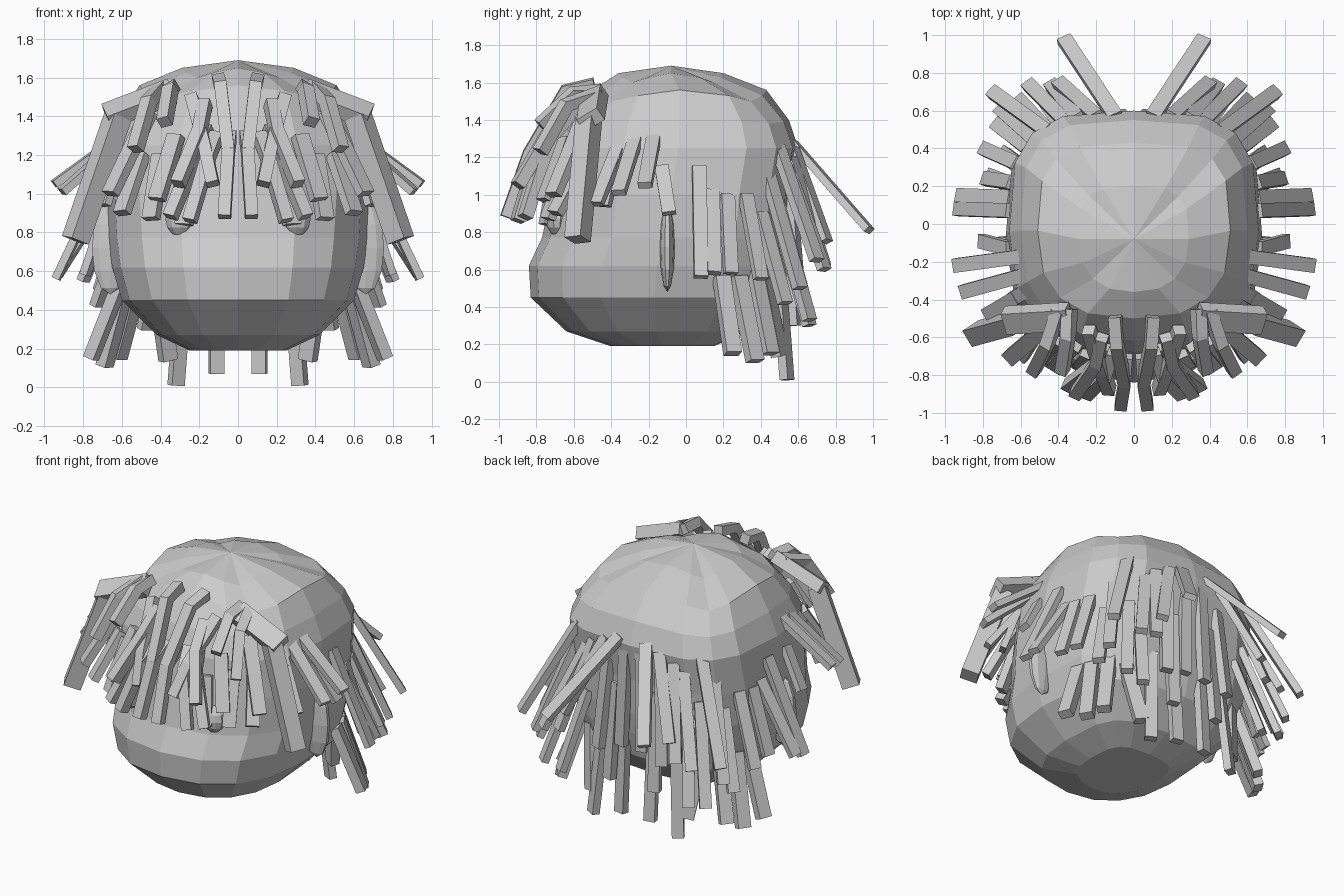
import bpy, bmesh, math
from mathutils import Vector


def finish(name, bm, mirrored=False):
    bmesh.ops.recalc_face_normals(bm, faces=bm.faces[:])
    me = bpy.data.meshes.new(name)
    bm.to_mesh(me)
    bm.free()
    ob = bpy.data.objects.new(name, me)
    bpy.context.collection.objects.link(ob)
    if mirrored:
        ob.modifiers.new("mirror", 'MIRROR')
    return ob


def spow(v, p):
    return math.copysign(abs(v) ** p, v)


# Head: stacked squarish rings (z, half width, front y, back y, front squareness, corner sag)
RINGS = [
    (0.19, 0.25, -0.40, 0.15, 2.2, 0), (0.27, 0.42, -0.64, 0.32, 2.3, 0),
    (0.45, 0.60, -0.83, 0.49, 2.3, 0), (0.62, 0.65, -0.84, 0.53, 2.3, 0),
    (0.77, 0.67, -0.77, 0.55, 2.3, 0), (1.00, 0.68, -0.72, 0.56, 2.4, 0),
    (1.25, 0.66, -0.68, 0.60, 2.5, 0), (1.40, 0.60, -0.62, 0.55, 2.5, 0.02),
    (1.56, 0.51, -0.50, 0.43, 2.6, 0.06), (1.65, 0.29, -0.36, 0.20, 2.4, 0.05)]
N = 16
bm = bmesh.new()
rows = []
for z, w, yf, yb, sq, sag in RINGS:
    cy = (yf + yb) / 2
    hy = (yb - yf) / 2
    row = []
    for i in range(N):
        a = 2 * math.pi * i / N
        p = 2 / sq if math.sin(a) < 0 else 2 / 3.4
        row.append(bm.verts.new((w * spow(math.cos(a), p), cy + hy * spow(math.sin(a), p),
                                 z - sag * math.sin(2 * a) ** 2)))
    rows.append(row)
for r0, r1 in zip(rows, rows[1:]):
    for i in range(N):
        j = (i + 1) % N
        bm.faces.new((r0[i], r0[j], r1[j], r1[i]))
bm.faces.new(rows[0])
crown = bm.verts.new((0, -0.08, 1.69))
for i in range(N):
    bm.faces.new((rows[-1][i], rows[-1][(i + 1) % N], crown))
finish("head", bm)


# Ears and eyes: low-poly flattened spheres
def blob(name, loc, scale):
    b = bmesh.new()
    bmesh.ops.create_uvsphere(b, u_segments=10, v_segments=6, radius=1)
    for v in b.verts:
        v.co = Vector(loc) + Vector(v.co[k] * scale[k] for k in range(3))
    finish(name, b, True)


blob("ears", (0.66, -0.10, 0.72), (0.10, 0.04, 0.24))
blob("eyes", (0.30, -0.69, 0.87), (0.08, 0.06, 0.09))


# Hair strand: rectangular bar swept along a few points
def strand(b, pts, w, t):
    pts = [Vector(p) for p in pts]
    mid = (pts[0] + pts[-1]) / 2
    out = Vector((mid.x, mid.y + 0.05, 0.5))
    prev = None
    for i, p in enumerate(pts):
        d = (pts[min(i + 1, len(pts) - 1)] - pts[max(i - 1, 0)]).normalized()
        s = d.cross(out).normalized()
        n = s.cross(d)
        q = [b.verts.new(p + s * w / 2 * u + n * t / 2 * v)
             for u, v in ((-1, -1), (1, -1), (1, 1), (-1, 1))]
        if prev:
            for k in range(4):
                m = (k + 1) % 4
                b.faces.new((prev[k], prev[m], q[m], q[k]))
        else:
            b.faces.new(q)
        prev = q
    b.faces.new(prev)


def hair(name, strands, w, t):
    b = bmesh.new()
    for s in strands:
        strand(b, s, w, t)
    finish(name, b, True)


# Fringe over the forehead
hair("fringe", [
    [(0.10, -0.49, 1.59), (0.09, -0.64, 1.56), (0.05, -0.84, 1.22)],
    [(0.17, -0.60, 1.47), (0.20, -0.74, 1.32), (0.31, -0.90, 1.05)],
    [(0.04, -0.70, 1.30), (0.05, -0.84, 1.22), (0.07, -0.96, 0.88)],
    [(0.11, -0.68, 1.30), (0.15, -0.80, 1.20), (0.25, -0.90, 0.86)],
    [(0.16, -0.64, 1.34), (0.22, -0.76, 1.20), (0.35, -0.86, 0.88)],
    [(0.34, -0.45, 1.55), (0.35, -0.60, 1.54), (0.38, -0.78, 1.37)],
    [(0.40, -0.46, 1.54), (0.46, -0.64, 1.48), (0.53, -0.78, 1.23)],
    [(0.24, -0.56, 1.50), (0.17, -0.78, 1.24), (0.13, -0.88, 1.05)]], 0.065, 0.065)
hair("fringe_sides", [
    [(0.40, -0.62, 1.20), (0.45, -0.74, 0.87)],
    [(0.32, -0.64, 1.30), (0.42, -0.76, 0.97)],
    [(0.46, -0.54, 1.42), (0.66, -0.71, 1.00)],
    [(0.50, -0.54, 1.20), (0.60, -0.70, 0.90)],
    [(0.24, -0.69, 1.15), (0.28, -0.75, 0.84)]], 0.085, 0.05)

# Wide locks over the temples, with short caps on top
hair("temple_locks", [[(0.62, -0.52, 1.40), (0.84, -0.58, 0.76)]], 0.10, 0.11)
hair("temple_caps", [[(0.34, -0.49, 1.53), (0.68, -0.51, 1.40)]], 0.13, 0.08)

# Side locks
hair("side_locks", [
    [(0.58, -0.17, 1.32), (0.95, -0.22, 1.05)],
    [(0.58, -0.27, 1.30), (0.91, -0.36, 1.01)],
    [(0.56, -0.35, 1.28), (0.78, -0.48, 0.95)],
    [(0.66, -0.13, 1.15), (0.81, -0.09, 0.90)],
    [(0.62, -0.38, 1.20), (0.69, -0.44, 0.94)]], 0.075, 0.04)
hair("long_side_locks", [
    [(0.66, 0.07, 1.15), (0.94, 0.08, 0.56)],
    [(0.65, 0.14, 1.02), (0.93, 0.15, 0.58)],
    [(0.65, 0.22, 1.00), (0.79, 0.24, 0.58)],
    [(0.62, 0.32, 1.00), (0.80, 0.40, 0.55)]], 0.075, 0.04)

# Back hair: hanging middle, flared corners, flyaway pair
hair("back_middle_locks", [
    [(0.06, 0.56, 1.25), (0.08, 0.58, 0.55)],
    [(0.11, 0.50, 0.70), (0.11, 0.54, 0.07)],
    [(0.20, 0.55, 1.10), (0.24, 0.60, 0.50)],
    [(0.27, 0.49, 0.66), (0.32, 0.54, 0.01)],
    [(0.15, 0.54, 0.95), (0.17, 0.58, 0.30)]], 0.075, 0.05)
hair("back_flared_locks", [
    [(0.20, 0.57, 1.25), (0.40, 0.75, 0.75)],
    [(0.30, 0.56, 1.20), (0.44, 0.74, 0.62)],
    [(0.36, 0.54, 1.15), (0.56, 0.74, 0.60)],
    [(0.46, 0.49, 1.26), (0.75, 0.70, 0.65)],
    [(0.45, 0.49, 0.95), (0.61, 0.66, 0.33)],
    [(0.52, 0.44, 1.10), (0.71, 0.61, 0.50)],
    [(0.56, 0.40, 0.90), (0.73, 0.53, 0.42)],
    [(0.38, 0.51, 0.82), (0.48, 0.66, 0.30)]], 0.075, 0.045)
hair("flyaway_locks", [[(0.10, 0.57, 1.28), (0.37, 0.98, 0.81)]], 0.08, 0.04)

# Nape hair below the ears
hair("nape_locks", [
    [(0.60, 0.19, 0.56), (0.76, 0.25, 0.15)],
    [(0.57, 0.28, 0.56), (0.69, 0.37, 0.11)],
    [(0.50, 0.36, 0.60), (0.62, 0.45, 0.15)],
    [(0.42, 0.42, 0.55), (0.36, 0.50, 0.14)]], 0.085, 0.06)
